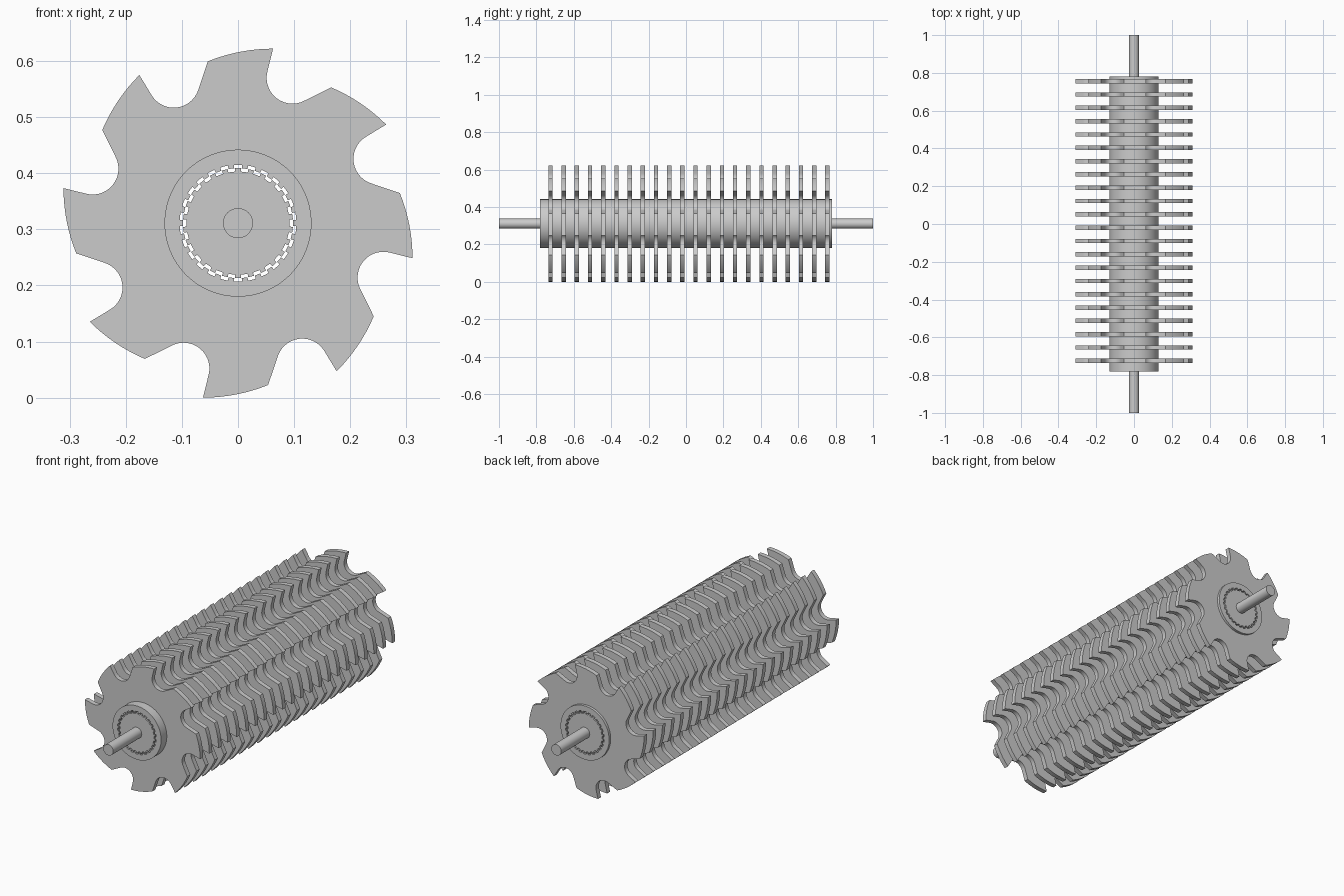
import bpy
import bmesh
from math import sin, cos, pi, radians
from mathutils import Vector, Matrix

cube = bpy.data.objects.get("Cube")
if cube:
    bpy.data.objects.remove(cube, do_unlink=True)

AXIS_Z = 0.311
TEETH = 8          # cutting teeth on each disc
SPLINES = 26       # small spline teeth between core and drum
DISCS = 22

steel = bpy.data.materials.new("steel grey")
steel.use_nodes = True
grey = (0.6, 0.6, 0.6, 1)
steel.diffuse_color = grey
steel.node_tree.nodes["Principled BSDF"].inputs["Base Color"].default_value = grey


def arc(cx, cz, r, start, end, steps):
    """Points on an arc, angles in degrees."""
    angles = [radians(start + (end - start) * i / steps) for i in range(steps + 1)]
    return [Vector((cx + r * cos(a), cz + r * sin(a))) for a in angles]


def circle(r, steps=96):
    return arc(0, 0, r, 0, 360, steps)[:-1]


def spline_ring(root, tip, half):
    """Toothed loop; half is the tooth half-width as a share of the pitch."""
    points = []
    for i in range(SPLINES):
        for offset, r in ((-half, root), (-half, tip), (0, tip), (half, tip), (half, root)):
            a = pi / 2 + (i + offset) * 2 * pi / SPLINES
            points.append(Vector((r * cos(a), r * sin(a))))
    return points


def extrude(name, loops, y0, y1):
    """Fill nested outlines in the xz plane and extrude them along y."""
    bm = bmesh.new()
    for loop in loops:
        verts = [bm.verts.new((p.x, y0, p.y + AXIS_Z)) for p in loop]
        for a, b in zip(verts, verts[1:] + verts[:1]):
            bm.edges.new((a, b))
    bmesh.ops.triangle_fill(bm, edges=bm.edges[:], use_beauty=True)
    new = bmesh.ops.extrude_face_region(bm, geom=bm.faces[:], use_keep_orig=True)
    moved = [g for g in new["geom"] if isinstance(g, bmesh.types.BMVert)]
    bmesh.ops.translate(bm, verts=moved, vec=(0, y1 - y0, 0))
    bmesh.ops.recalc_face_normals(bm, faces=bm.faces[:])
    mesh = bpy.data.meshes.new(name)
    bm.to_mesh(mesh)
    bm.free()
    mesh.materials.append(steel)
    obj = bpy.data.objects.new(name, mesh)
    bpy.context.collection.objects.link(obj)
    bpy.ops.object.select_all(action='DESELECT')
    obj.select_set(True)
    bpy.context.view_layer.objects.active = obj
    bpy.ops.object.shade_smooth_by_angle(angle=radians(30))
    return obj


# Disc outline: curved tooth back up to the tip, then a round gullet
tooth = arc(0.0624, 0.001, 0.31, 112, 90, 8) + arc(0.097, 0.259, 0.046, 165, 298, 14)
outline = []
for i in range(TEETH):
    turn = Matrix.Rotation(-i * 2 * pi / TEETH, 2)
    outline += [turn @ p for p in tooth]

# Row of cutting discs
discs = extrude("cutting_discs", [outline, circle(0.12)], -0.736, -0.713)
row = discs.modifiers.new("row", 'ARRAY')
row.count = DISCS
row.use_relative_offset = False
row.use_constant_offset = True
row.constant_offset_displace = (0, 0.0705, 0)

# Drum with a splined bore, splined core inside it, and the shaft
extrude("drum", [circle(0.131), spline_ring(0.098, 0.104, 0.28)], -0.78, 0.78)
extrude("splined_core", [spline_ring(0.092, 0.098, 0.22)], -0.78, 0.78)
extrude("shaft", [circle(0.0267, 48)], -1, 1)
